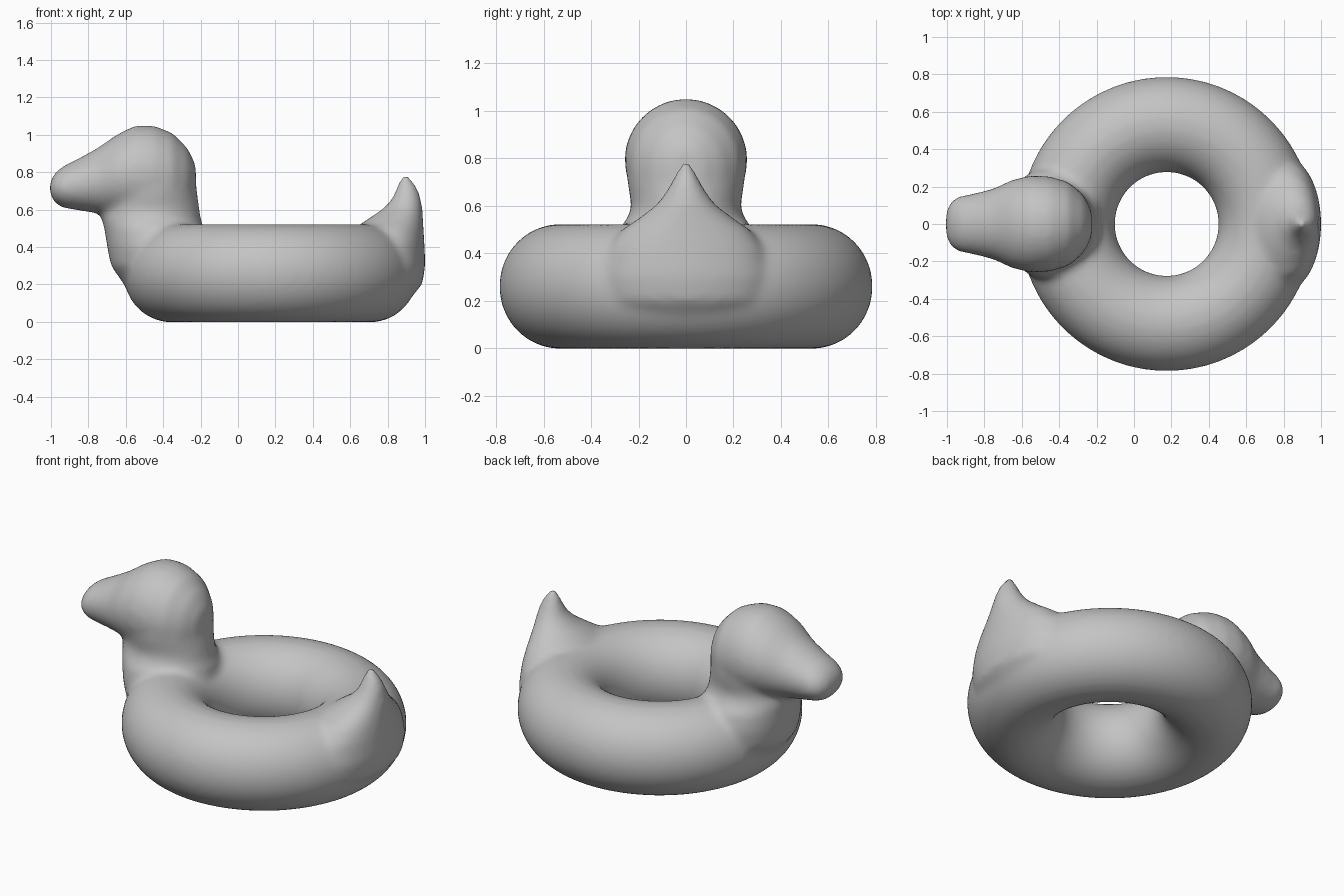
import bpy
import math
from mathutils import Vector

old = bpy.data.objects.get("Cube")
if old:
    bpy.data.objects.remove(old, do_unlink=True)

grey = bpy.data.materials.new("soft_grey")
grey.use_nodes = True
grey.diffuse_color = (0.55, 0.55, 0.55, 1)
grey.node_tree.nodes["Principled BSDF"].inputs["Base Color"].default_value = (0.55, 0.55, 0.55, 1)


def loft(name, rings, place, sides=40):
    """Closed skin over elliptical rings (position, low, high, half_width)."""
    verts, faces = [], []
    for pos, low, high, half in rings:
        mid, rad = (low + high) / 2, (high - low) / 2
        for i in range(sides):
            a = math.tau * i / sides
            verts.append(place(pos, mid + rad * math.cos(a), half * math.sin(a)))
    for r in range(len(rings) - 1):
        for i in range(sides):
            j = (i + 1) % sides
            a, b = r * sides, (r + 1) * sides
            faces.append((a + i, a + j, b + j, b + i))
    last = (len(rings) - 1) * sides
    faces.append(tuple(reversed(range(sides))))
    faces.append(tuple(range(last, last + sides)))
    mesh = bpy.data.meshes.new(name)
    mesh.from_pydata(verts, [], faces)
    obj = bpy.data.objects.new(name, mesh)
    bpy.context.collection.objects.link(obj)
    return obj


def along_x(pos, across, side):
    return Vector((pos, side, across))


def along_z(pos, across, side):
    return Vector((across, side, pos))


# Inflated ring
bpy.ops.mesh.primitive_torus_add(location=(0.175, 0, 0.26), major_radius=0.532,
                                 minor_radius=0.255, major_segments=96, minor_segments=40)
ring = bpy.context.object
ring.name = "swim_ring_body"
ring.scale.z = 1.03

# Head tapering into the bill
head = loft("head", [
    (-1.007, 0.69, 0.74, 0.06), (-0.985, 0.64, 0.79, 0.115), (-0.94, 0.61, 0.83, 0.148),
    (-0.85, 0.595, 0.875, 0.165), (-0.75, 0.58, 0.93, 0.19), (-0.65, 0.565, 1.0, 0.237),
    (-0.55, 0.54, 1.05, 0.26), (-0.45, 0.53, 1.05, 0.255), (-0.35, 0.53, 1.01, 0.225),
    (-0.27, 0.57, 0.93, 0.155), (-0.225, 0.66, 0.84, 0.07)], along_x)

# Neck and chest
neck = loft("neck", [
    (0.14, -0.5, -0.25, 0.15), (0.2, -0.61, -0.2, 0.24), (0.3, -0.68, -0.18, 0.3),
    (0.4, -0.7, -0.17, 0.31), (0.5, -0.715, -0.18, 0.285), (0.55, -0.73, -0.2, 0.245),
    (0.6, -0.725, -0.205, 0.23), (0.7, -0.72, -0.22, 0.248), (0.8, -0.66, -0.23, 0.24)], along_z)

# Upturned tail
tail = loft("tail", [
    (0.1, 0.7, 0.9, 0.2), (0.2, 0.64, 0.985, 0.34), (0.3, 0.62, 1.002, 0.36),
    (0.42, 0.62, 0.997, 0.33), (0.5, 0.63, 0.992, 0.27), (0.54, 0.68, 0.99, 0.21),
    (0.6, 0.77, 0.987, 0.13), (0.65, 0.82, 0.98, 0.09), (0.7, 0.84, 0.967, 0.062),
    (0.75, 0.86, 0.94, 0.036), (0.785, 0.88, 0.91, 0.015)], along_z)

# Weld the parts into one soft skin
bpy.ops.object.select_all(action="DESELECT")
for part in (ring, head, neck, tail):
    part.select_set(True)
bpy.context.view_layer.objects.active = ring
bpy.ops.object.join()
ring.data.materials.clear()
ring.data.materials.append(grey)

weld = ring.modifiers.new("weld_skin", "REMESH")
weld.mode = "VOXEL"
weld.voxel_size = 0.018
weld.use_smooth_shade = True
soften = ring.modifiers.new("soften", "SMOOTH")
soften.factor = 0.5
soften.iterations = 14
